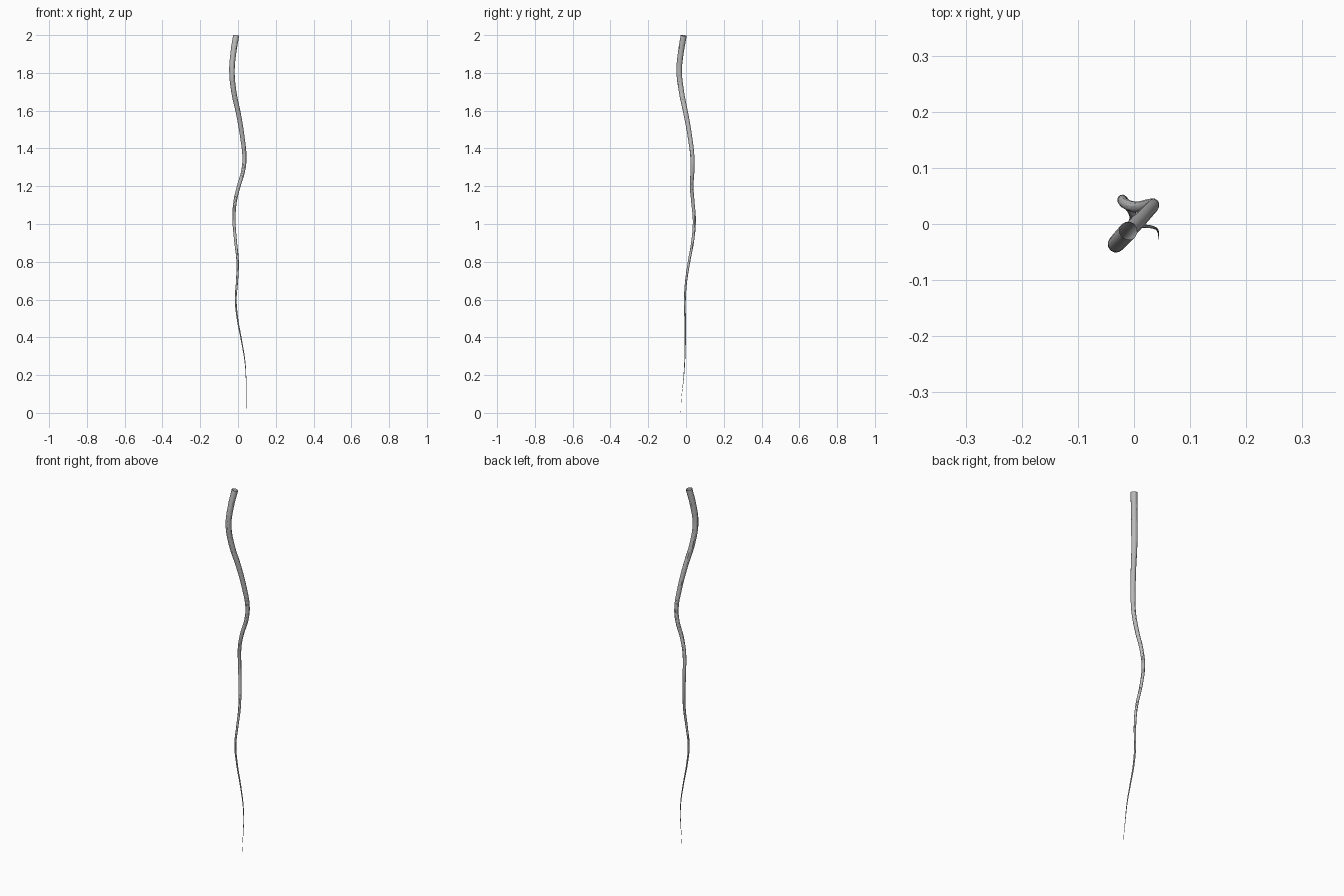
import bpy

if "Cube" in bpy.data.objects:
    bpy.data.objects.remove(bpy.data.objects["Cube"])

# Centre line of the hanging tendril, from thick top to fine tip (x, y, z)
path = [
    (-0.010, -0.012, 1.998), (-0.024, -0.027, 1.91), (-0.032, -0.036, 1.81),
    (-0.022, -0.024, 1.70), (0.003, 0.000, 1.58), (0.023, 0.021, 1.46),
    (0.034, 0.034, 1.35), (0.027, 0.034, 1.28), (0.004, 0.030, 1.20),
    (-0.015, 0.036, 1.12), (-0.021, 0.044, 1.02), (-0.014, 0.037, 0.92),
    (-0.002, 0.016, 0.80), (-0.005, 0.001, 0.70), (-0.012, -0.006, 0.60),
    (-0.003, -0.005, 0.50), (0.019, -0.004, 0.38), (0.037, -0.007, 0.27),
    (0.043, -0.014, 0.17), (0.044, -0.024, 0.08), (0.043, -0.028, 0.0),
]
TOP_RADIUS = 0.0165

# Swept round tube, open at the top, tapering towards the tip
curve = bpy.data.curves.new("tendril", 'CURVE')
curve.dimensions = '3D'
curve.resolution_u = 6
curve.bevel_depth = TOP_RADIUS
curve.bevel_resolution = 4
curve.use_fill_caps = False
spline = curve.splines.new('BEZIER')
spline.bezier_points.add(len(path) - 1)
for point, co in zip(spline.bezier_points, path):
    point.co = co
    point.handle_left_type = point.handle_right_type = 'AUTO'
    point.radius = max(co[2] / 2, 0.01)

tendril = bpy.data.objects.new("tendril", curve)
bpy.context.collection.objects.link(tendril)
bpy.context.view_layer.objects.active = tendril
tendril.select_set(True)
bpy.context.view_layer.update()

# Turn into a smooth mesh with a dark grey finish
bpy.ops.object.convert(target='MESH')
bpy.ops.object.shade_smooth_by_angle()
grey = bpy.data.materials.new("dark_grey")
grey.diffuse_color = (0.5, 0.5, 0.5, 1)
grey.use_nodes = True
grey.node_tree.nodes["Principled BSDF"].inputs["Base Color"].default_value = grey.diffuse_color
bpy.context.object.data.materials.clear()
bpy.context.object.data.materials.append(grey)
